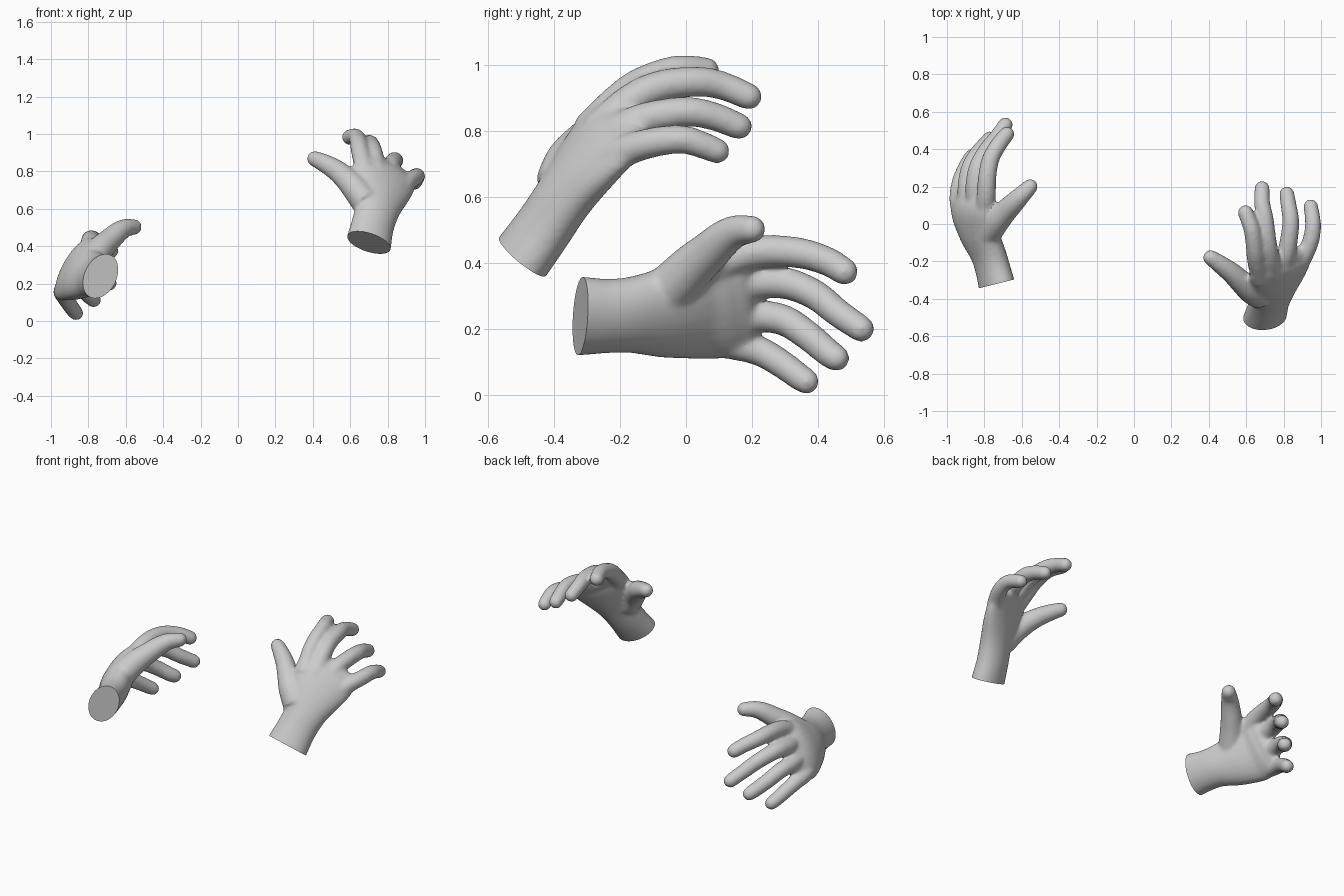
import bpy, bmesh
from math import sin, cos, pi
from mathutils import Vector

if "Cube" in bpy.data.objects:
    bpy.data.objects.remove(bpy.data.objects["Cube"])


def spline(pts, steps=6):
    """Catmull-Rom through vectors of any size."""
    p = [Vector(q) for q in pts]
    p = [p[0] * 2 - p[1]] + p + [p[-1] * 2 - p[-2]]
    out = []
    for i in range(1, len(p) - 2):
        a, b, c, d = p[i - 1:i + 3]
        for k in range(steps):
            t = k / steps
            out.append(0.5 * (2 * b + (c - a) * t + (2 * a - 5 * b + 4 * c - d) * t * t
                              + (3 * b - a - 3 * c + d) * t ** 3))
    return out + [p[-2]]


def loft(bm, sections, side0, side1, n=24):
    """Elliptical tube through (x, y, z, half width, half thickness), rounded far end."""
    path = spline(sections)
    pos = [Vector(s[:3]) for s in path]
    rings = []
    for i, s in enumerate(path):
        tan = (pos[min(i + 1, len(pos) - 1)] - pos[max(i - 1, 0)]).normalized()
        side = Vector(side0).lerp(Vector(side1), i / (len(path) - 1))
        side = (side - tan * side.dot(tan)).normalized()
        rings.append((pos[i], side, side.cross(tan), s[3], s[4]))
    c, u, v, w, h = rings[-1]
    for k in range(1, 6):
        a = k / 6 * pi / 2 * 1.1
        rings.append((c + tan * h * sin(a), u, v, w - h + h * cos(a), h * cos(a)))
    loops = [[bm.verts.new(c + u * w * cos(2 * pi * j / n) + v * h * sin(2 * pi * j / n))
              for j in range(n)] for c, u, v, w, h in rings]
    for a, b in zip(loops, loops[1:]):
        for j in range(n):
            bm.faces.new((a[j], a[(j + 1) % n], b[(j + 1) % n], b[j]))
    bm.faces.new(loops[0][::-1])
    bm.faces.new(loops[-1])


def hand(name, palm, side0, side1, digits):
    bm = bmesh.new()
    # palm runs a little past the wrist, to be cut flat later
    p = [Vector(s) for s in palm]
    start = p[0] + (p[0] - p[1]) * 0.6
    start[3], start[4] = p[0][3], p[0][4]
    loft(bm, [start] + p, side0, side1)
    # fingers and thumb
    for pts, r0, r1 in digits:
        m = len(pts) - 1
        radii = [r0 + (r1 - r0) * i / m for i in range(m + 1)]
        loft(bm, [q + (r, r) for q, r in zip(pts, radii)], side1, side1)
    bmesh.ops.recalc_face_normals(bm, faces=bm.faces)
    mesh = bpy.data.meshes.new(name)
    bm.to_mesh(mesh)
    bm.free()
    ob = bpy.data.objects.new(name, mesh)
    bpy.context.collection.objects.link(ob)
    bpy.ops.object.select_all(action='DESELECT')
    bpy.context.view_layer.objects.active = ob
    ob.select_set(True)
    # fuse into one skin and soften the joins
    rem = ob.modifiers.new("fuse", 'REMESH')
    rem.mode = 'VOXEL'
    rem.voxel_size = 0.009
    sm = ob.modifiers.new("soften", 'SMOOTH')
    sm.factor = 0.5
    sm.iterations = 14
    for m in ("fuse", "soften"):
        bpy.ops.object.modifier_apply(modifier=m)
    # flat wrist cut
    bm = bmesh.new()
    bm.from_mesh(ob.data)
    r = bmesh.ops.bisect_plane(bm, geom=bm.verts[:] + bm.edges[:] + bm.faces[:],
                               plane_co=p[0].to_3d() if len(p[0]) < 4 else Vector(p[0][:3]),
                               plane_no=Vector(p[1][:3]) - Vector(p[0][:3]), clear_inner=True)
    bmesh.ops.holes_fill(bm, edges=[e for e in bm.edges if e.is_boundary], sides=0)
    bm.to_mesh(ob.data)
    bm.free()
    bpy.ops.object.shade_smooth_by_angle(angle=0.8)


# right hand: reaching up and forward, palm down
hand("right_hand",
     [(.70, -.495, .42, .125, .085), (.72, -.43, .51, .118, .083), (.745, -.37, .60, .125, .08),
      (.765, -.30, .70, .165, .075), (.782, -.235, .78, .187, .065), (.785, -.195, .815, .175, .05)],
     (.9, .2, -.38), (.85, .27, -.45),
     [([(.68, -.30, .80), (.655, -.20, .90), (.645, -.13, .95), (.63, -.03, .985), (.597, .06, .983)], .052, .042),
      ([(.74, -.27, .80), (.725, -.17, .89), (.712, -.08, .935), (.70, .03, .95), (.685, .11, .938), (.685, .19, .905)], .054, .041),
      ([(.80, -.25, .76), (.815, -.16, .825), (.832, -.06, .852), (.838, .02, .858), (.828, .09, .843), (.817, .16, .815)], .052, .041),
      ([(.86, -.25, .70), (.905, -.18, .742), (.945, -.09, .768), (.957, -.01, .775), (.952, .05, .758), (.945, .095, .74)], .050, .039),
      ([(.68, -.38, .64), (.625, -.355, .71), (.575, -.31, .765), (.52, -.26, .81), (.46, -.215, .845), (.41, -.18, .868)], .078, .042)])

# left hand: lower, palm turned inward
hand("left_hand",
     [(-.735, -.32, .24, .128, .088), (-.755, -.24, .24, .120, .086), (-.78, -.16, .245, .125, .086),
      (-.83, -.05, .255, .155, .088), (-.865, .06, .275, .187, .077), (-.862, .13, .28, .183, .062),
      (-.86, .16, .283, .17, .05)],
     (.48, 0, .87), (.48, 0, .87),
     [([(-.80, .05, .37), (-.79, .15, .42), (-.785, .25, .437), (-.765, .35, .43), (-.72, .43, .405), (-.68, .48, .375)], .054, .042),
      ([(-.84, .08, .32), (-.85, .20, .34), (-.835, .30, .34), (-.79, .39, .305), (-.735, .46, .25), (-.688, .53, .202)], .054, .041),
      ([(-.875, .08, .25), (-.895, .18, .243), (-.88, .29, .23), (-.84, .37, .18), (-.79, .43, .13), (-.772, .455, .113)], .052, .041),
      ([(-.92, .04, .18), (-.94, .13, .158), (-.93, .22, .135), (-.905, .29, .095), (-.877, .345, .055), (-.865, .365, .042)], .050, .039),
      ([(-.80, -.07, .30), (-.735, .015, .385), (-.69, .065, .43), (-.64, .115, .475), (-.60, .155, .498), (-.555, .20, .503)], .078, .042)])
